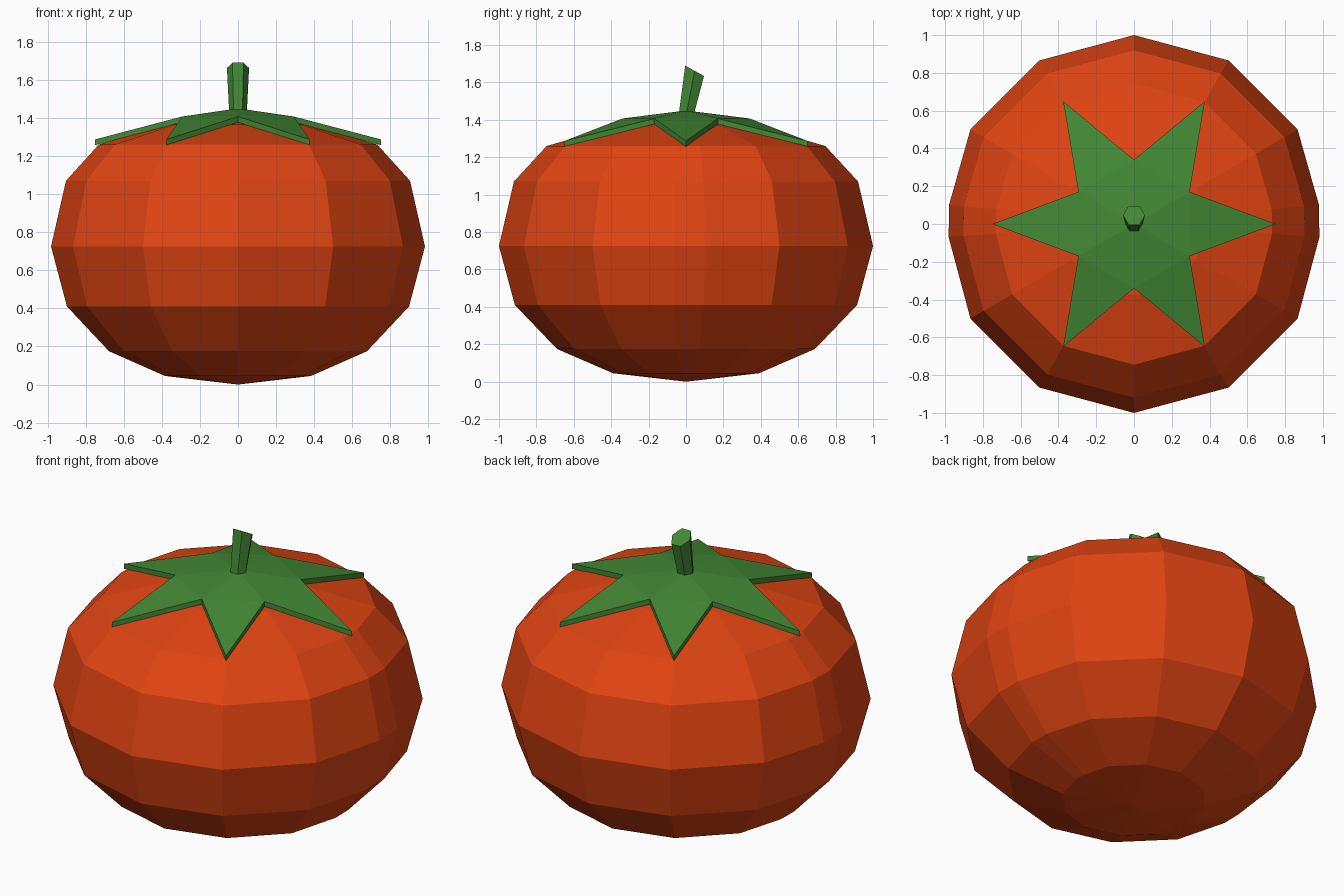
import bpy, math

if "Cube" in bpy.data.objects:
    bpy.data.objects.remove(bpy.data.objects["Cube"])


def material(name, rgb):
    m = bpy.data.materials.new(name)
    m.diffuse_color = (*rgb, 1)
    m.use_nodes = True
    m.node_tree.nodes["Principled BSDF"].inputs["Base Color"].default_value = m.diffuse_color
    return m


def make(name, verts, faces, mat):
    me = bpy.data.meshes.new(name)
    me.from_pydata(verts, [], faces)
    me.materials.append(mat)
    ob = bpy.data.objects.new(name, me)
    bpy.context.collection.objects.link(ob)
    return ob


def bridge(a, b, n):
    """Quads joining ring starting at a to ring starting at b."""
    return [(a + i, a + (i + 1) % n, b + (i + 1) % n, b + i) for i in range(n)]


red = material("tomato red", (0.75, 0.058, 0.006))
green = material("leaf green", (0.055, 0.25, 0.034))

# Fruit: squashed faceted ball, with narrow extra facets at the left and right
angles = [-4, 6, 30, 60, 90, 120, 150, 174, 184, 210, 240, 270, 300, 330]
n = len(angles)
profile = [(0.39, 0.045), (0.69, 0.175), (0.915, 0.41), (1.0, 0.725),
           (0.92, 1.07), (0.745, 1.26), (0.38, 1.365)]
verts, faces = [], []
for r, z in profile:
    for a in angles:
        s = 0.984 if a in (-4, 6, 174, 184) else 1.0
        t = math.radians(a)
        verts.append((r * s * math.cos(t), r * s * math.sin(t), z))
for k in range(len(profile) - 1):
    faces += bridge(k * n, (k + 1) * n, n)
bottom = len(verts)
verts += [(0, 0, 0), (0, 0, 1.40)]
last = (len(profile) - 1) * n
for i in range(n):
    j = (i + 1) % n
    faces += [(bottom, j, i), (bottom + 1, last + i, last + j)]
make("fruit", verts, faces, red)

# Leaf star: six pointed sepals around a shallow hexagonal cap, with thickness
verts, faces = [], []
for dz in (0, -0.03):
    verts.append((0, 0, 1.45 + dz))
    for i in range(12):
        r, z = (0.75, 1.287) if i % 2 == 0 else (0.34, 1.407)
        t = math.radians(30 * i)
        verts.append((r * math.cos(t), r * math.sin(t), z + dz))
for i in range(0, 12, 2):
    tip, left, right = 1 + i, 1 + i + 1, 1 + (i - 1) % 12
    for tri in ((0, right, left), (right, tip, left)):
        faces += [tri, tuple(v + 13 for v in reversed(tri))]
faces += bridge(14, 1, 12)
make("leaf_star", verts, faces, green)

# Stem: six-sided, flaring and leaning towards the back, with a slanted tip
verts = []
for r, y0, z0, slope in ((0.046, 0.0, 1.42, 0), (0.058, 0.046, 1.662, -0.55)):
    for i in range(6):
        t = math.radians(60 * i)
        y = r * math.sin(t)
        verts.append((r * math.cos(t), y0 + y, z0 + slope * y))
make("stem", verts, bridge(0, 6, 6) + [tuple(range(6, 12)), tuple(range(5, -1, -1))], green)
